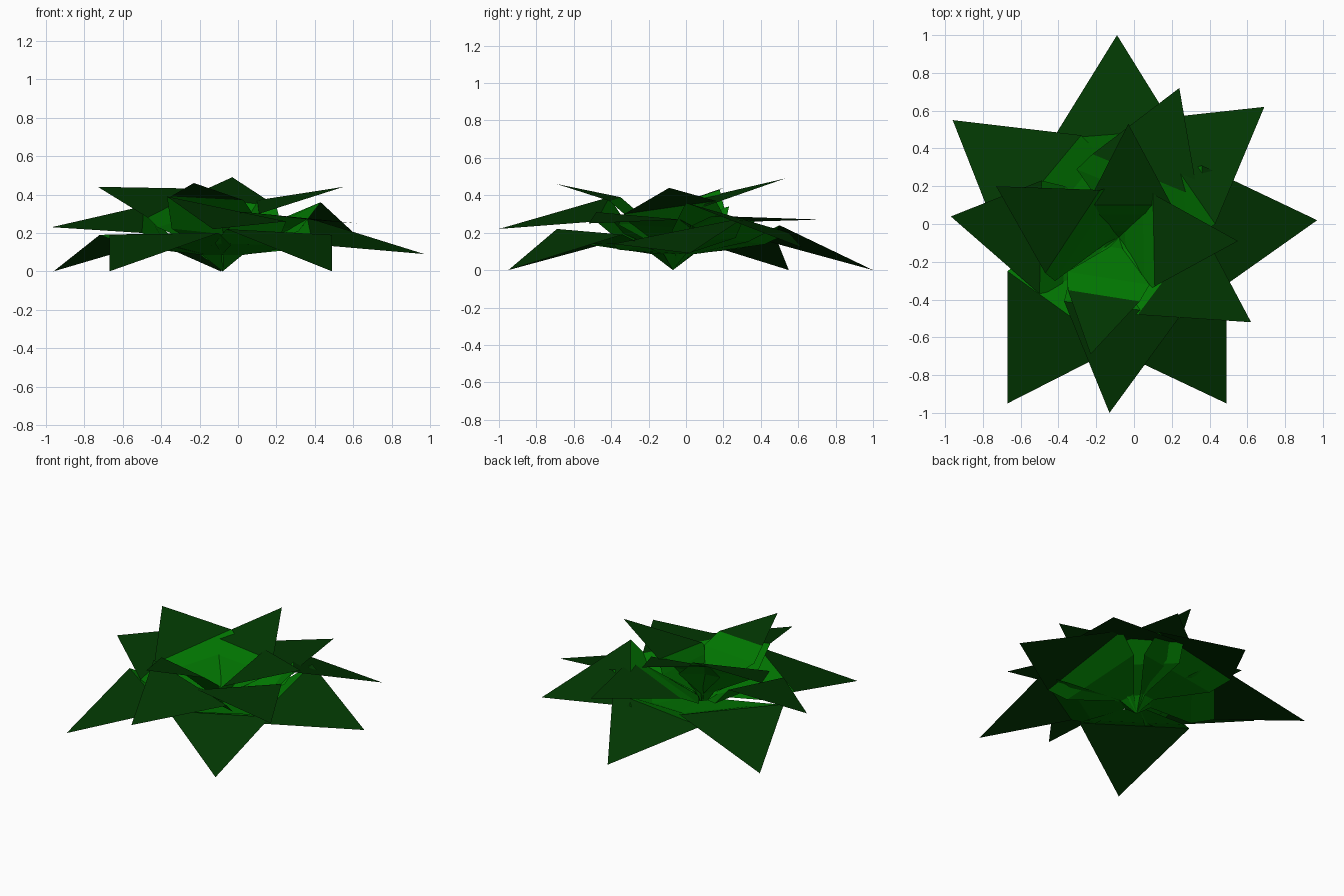
import bpy
from mathutils import Vector

default_cube = bpy.data.objects.get("Cube")
if default_cube:
    bpy.data.objects.remove(default_cube, do_unlink=True)


def make_material(name, colour):
    material = bpy.data.materials.new(name)
    material.use_nodes = True
    material.diffuse_color = colour
    shader = next(n for n in material.node_tree.nodes if n.type == "BSDF_PRINCIPLED")
    shader.inputs["Base Color"].default_value = colour
    shader.inputs["Roughness"].default_value = 1
    return material


bright_green = make_material("bright green", (0.0005, 0.19, 0.0005, 1))
dark_green = make_material("dark green", (0.0005, 0.038, 0.0005, 1))

ROOT = Vector((-0.08, -0.07, 0))


def build_leaf(name, tip, left, right, neck_height, rise, spread):
    """Leaf: narrow stalk, broad bright blade, dark pointed end."""
    tip, left, right = Vector(tip), Vector(left), Vector(right)
    middle = (left + right) / 2
    belly = ROOT.lerp(middle, 0.7)
    neck, rim = [], []
    for shoulder in (left, right):
        point = ROOT.lerp(shoulder, 0.18)
        point.z = neck_height
        neck.append(point)
        side = belly + (shoulder - middle) * spread
        side.z = neck_height + rise * (shoulder.z - neck_height)
        rim.append(side)
    points = [ROOT, *neck, *rim, left, right, tip]
    faces = [(0, 2, 1), (1, 2, 4, 3), (3, 4, 6, 5), (5, 6, 7)]
    mesh = bpy.data.meshes.new(name)
    mesh.from_pydata(points, [], faces)
    mesh.materials.append(bright_green)
    mesh.materials.append(dark_green)
    # The pointed end is the only dark face
    mesh.polygons[len(faces) - 1].material_index = 1
    leaf = bpy.data.objects.new(name, mesh)
    bpy.context.collection.objects.link(leaf)


# Each leaf: tip, left shoulder, right shoulder
lower_leaves = {
    "back": ((-.09, 1, 0), (-.43, .45, .15), (.22, .5, .24)),
    "back_right_side": ((-.96, .55, 0), (-.72, -.06, .19), (-.28, .47, .2)),
    "back_left_side": ((.69, .62, .12), (.05, .55, .2), (.43, 0, .36)),
    "left": ((.97, .02, .09), (.36, .31, .28), (.39, -.39, .14)),
    "front_left_side": ((.49, -.95, 0), (.49, -.34, .19), (-.06, -.69, .22)),
    "front": ((-.13, -1, .22), (.25, -.48, .26), (-.37, -.41, .39)),
    "front_right_side": ((-.67, -.95, 0), (-.1, -.66, .2), (-.67, -.25, .19)),
    "right": ((-.97, .04, .23), (-.5, -.37, .2), (-.49, .23, .34)),
}
upper_leaves = {
    "back_left_side": ((.24, .72, .27), (-.22, .37, .26), (.34, .14, .29)),
    "right": ((-.73, .2, .44), (-.47, -.26, .28), (-.18, .18, .43)),
    "back": ((-.03, .53, .49), (-.25, .1, .39), (.2, .1, .34)),
    "left": ((.55, -.09, .44), (.1, .16, .37), (.11, -.33, .3)),
    "front_left_side": ((.62, -.52, .25), (.36, -.03, .27), (.02, -.48, .31)),
    "front": ((-.23, -.69, .46), (.03, -.41, .37), (-.35, -.35, .39)),
}

for layer, leaves, neck_height, rise, spread in (
    ("lower", lower_leaves, 0.085, 0.45, 0.9),
    ("upper", upper_leaves, 0.11, 0.7, 1.15),
):
    for place, shape in leaves.items():
        build_leaf(f"{layer}_leaf_{place}", *shape, neck_height, rise, spread)
